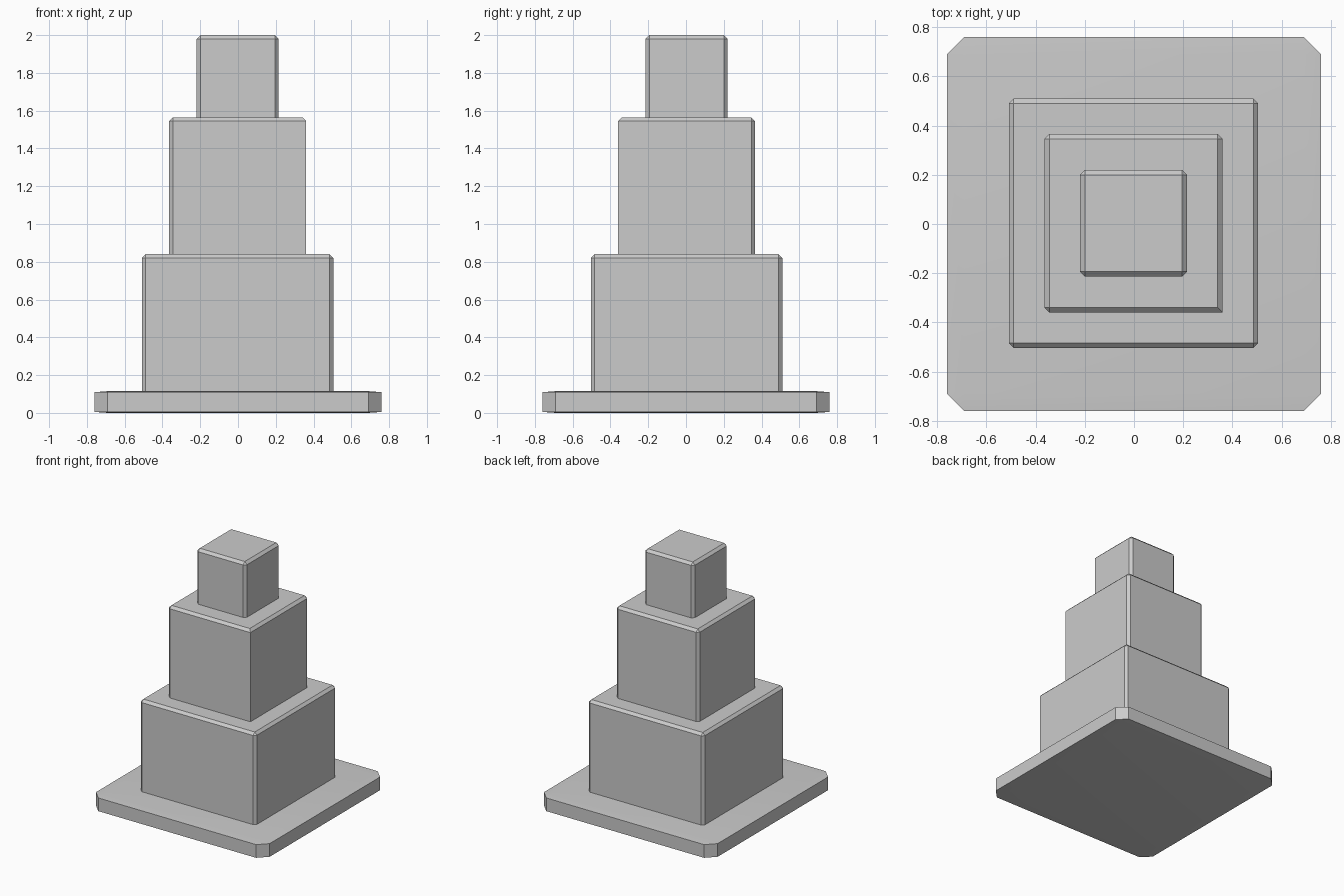
import bpy, bmesh

if "Cube" in bpy.data.objects:
    bpy.data.objects.remove(bpy.data.objects["Cube"])


def block(name, half, z0, z1, bevel, keep, centre=(0, 0), pre_scale=False):
    """Box with one-segment bevels on the edges accepted by keep(v1, v2).
    With pre_scale the bevel is cut on a cube that is squashed afterwards."""
    width, height = half * 2, z1 - z0
    bm = bmesh.new()
    bmesh.ops.create_cube(bm, size=width)
    squash = height / width
    if not pre_scale:
        bmesh.ops.scale(bm, vec=(1, 1, squash), verts=bm.verts)
    edges = [e for e in bm.edges if keep(e.verts[0].co, e.verts[1].co)]
    bmesh.ops.bevel(bm, geom=edges, offset=bevel, offset_type='OFFSET',
                    segments=1, profile=0.5, affect='EDGES')
    if pre_scale:
        bmesh.ops.scale(bm, vec=(1, 1, squash), verts=bm.verts)
    bmesh.ops.translate(bm, vec=(centre[0], centre[1], (z0 + z1) / 2), verts=bm.verts)
    bmesh.ops.recalc_face_normals(bm, faces=bm.faces)
    mesh = bpy.data.meshes.new(name)
    bm.to_mesh(mesh)
    bm.free()
    ob = bpy.data.objects.new(name, mesh)
    bpy.context.collection.objects.link(ob)
    return ob


def all_edges(a, b):
    return True


def top_and_sides(a, b):
    return a.z > 0 or b.z > 0


def sharp_front_right(a, b):
    # the front right upright of the middle block is left unbevelled
    upright = abs(a.z - b.z) > 1e-4
    return top_and_sides(a, b) and not (upright and a.x > 0 and a.y < 0)


# Flat base slab: a bevelled cube squashed in height, softly shaded on top
base = block("base_slab", 0.76, 0, 0.115, 0.07, all_edges, pre_scale=True)
bpy.context.view_layer.objects.active = base
base.select_set(True)
bpy.ops.object.shade_smooth_by_angle(angle=0.52)

# Three stacked blocks, each sunk slightly into the one below
offset = (-0.002, 0.003)
sink = 0.01
block("lower_block", 0.507, 0.115 - sink, 0.84, 0.02, top_and_sides, offset)
block("middle_block", 0.3625, 0.84 - sink, 1.565, 0.02, sharp_front_right, offset)
block("top_block", 0.217, 1.565 - sink, 2.0, 0.02, top_and_sides, offset)
